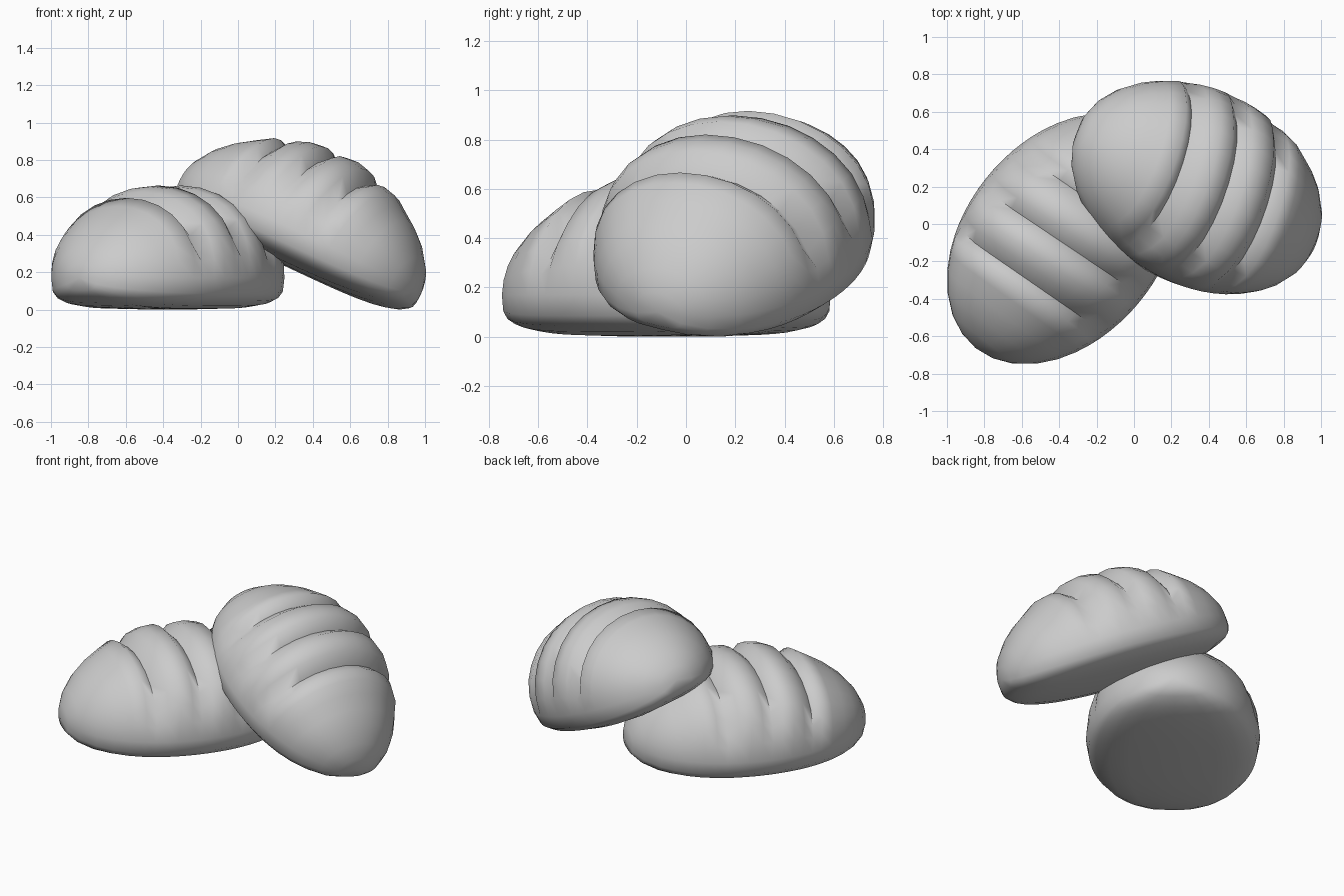
import bpy, bmesh
from math import sin, cos, pi, radians
from mathutils import Matrix, Vector

if "Cube" in bpy.data.objects:
    bpy.data.objects.remove(bpy.data.objects["Cube"])

LENGTH, WIDTH = 0.75, 0.527        # half length and half width
BELLY, DOME = 0.17, 0.49           # height of widest point, dome above it
CUTS = (-0.29, -0.02, 0.25)        # crosswise slashes along the loaf


def power(v, e):
    return (1 if v >= 0 else -1) * abs(v) ** e


def section(s, relief):
    """One cross-section of the loaf: domed crust above, flat base below."""
    f = abs(s / LENGTH)
    wide = (1 - f ** 2) ** 0.5
    high = (1 - f ** 1.85) ** 0.56
    low = (1 - f ** 3.2) ** 0.33
    pts = []
    for i in range(15):                       # crust
        a = pi * i / 14
        y = WIDTH * wide * power(cos(a), 0.97)
        z = BELLY + DOME * high * abs(sin(a)) ** 0.97
        fade = min(1, max(0, (0.53 - abs(y)) / 0.08)) * relief
        fade *= min(1, max(0, sin(a)) / 0.4)
        y *= 1 + 0.9 * fade
        z += fade
        slant = -0.09 * y * (1 - f ** 2) * min(1, max(0, sin(a)) * 1.5)
        pts.append((s + slant, y, z))
    for i in range(1, 10):                    # rounded edge and flat base
        a = pi + pi * i / 10
        y = WIDTH * wide * power(cos(a), 0.59)
        z = BELLY - BELLY * low * abs(sin(a)) ** 0.59
        pts.append((s, y, z))
    return pts


def loaf(name, turn, lean, lean_dir, centre):
    stations = [(-0.735, 0), (-0.69, 0), (-0.61, 0), (-0.52, 0), (-0.43, 0)]
    for c in CUTS:
        stations += [(c - 0.06, 0.008), (c, -0.055), (c + 0.065, 0.0), (c + 0.135, 0.012)]
    stations += [(0.46, 0), (0.54, 0), (0.61, 0), (0.69, 0), (0.735, 0)]

    bm = bmesh.new()
    rings = [[bm.verts.new(p) for p in section(s, r)] for s, r in stations]
    n = len(rings[0])
    for a, b in zip(rings, rings[1:]):
        for i in range(n):
            j = (i + 1) % n
            bm.faces.new((a[i], a[j], b[j], b[i]))
    for ring, s in ((rings[0], -LENGTH), (rings[-1], LENGTH)):
        tip = bm.verts.new((s, 0, BELLY))
        for i in range(n):
            bm.faces.new((ring[i], ring[(i + 1) % n], tip))
    bmesh.ops.recalc_face_normals(bm, faces=bm.faces)

    # turn on the table, then lean towards lean_dir
    axis = Vector((-sin(radians(lean_dir)), cos(radians(lean_dir)), 0))
    m = Matrix.Rotation(radians(lean), 4, axis) @ Matrix.Rotation(radians(turn), 4, 'Z')
    bmesh.ops.transform(bm, matrix=m, verts=bm.verts)
    xs, ys, zs = zip(*[v.co[:] for v in bm.verts])
    shift = Vector((centre[0] - (min(xs) + max(xs)) / 2,
                    centre[1] - (min(ys) + max(ys)) / 2, -min(zs)))
    bmesh.ops.translate(bm, vec=shift, verts=bm.verts)

    me = bpy.data.meshes.new(name)
    bm.to_mesh(me)
    bm.free()
    ob = bpy.data.objects.new(name, me)
    bpy.context.collection.objects.link(ob)
    bpy.ops.object.select_all(action='DESELECT')
    ob.select_set(True)
    bpy.context.view_layer.objects.active = ob
    bpy.ops.object.shade_smooth_by_angle(angle=radians(75))
    return ob


# loaf lying flat, and a second one propped against it
loaf("flat_loaf", 51, 0, 0, (-0.375, -0.08))
loaf("leaning_loaf", -24, 26, 5, (0.335, 0.195))
